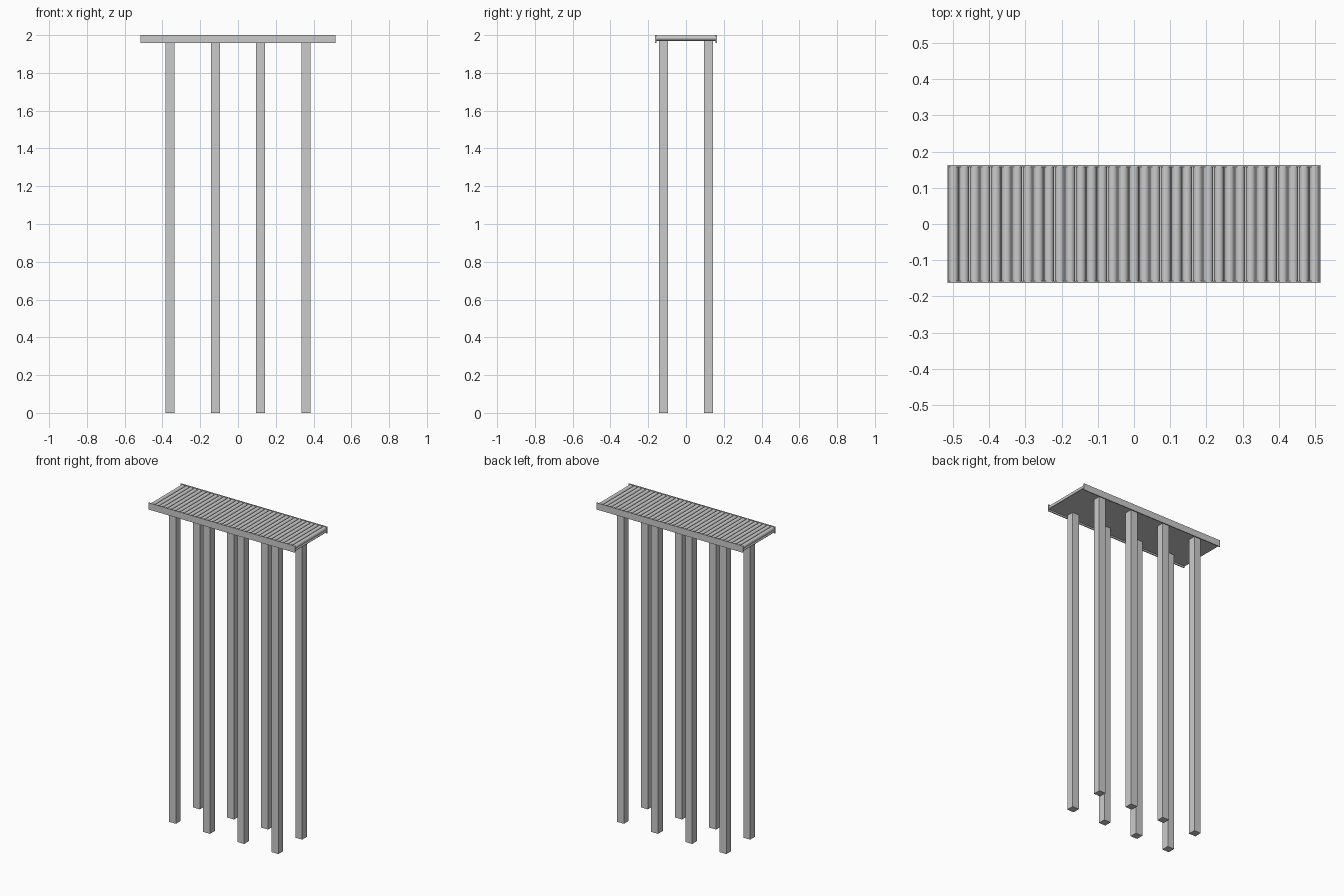
import bpy
from math import pi

if "Cube" in bpy.data.objects:
    bpy.data.objects.remove(bpy.data.objects["Cube"])

RAIL_LEN, RAIL_H, RAIL_T = 1.03, 0.042, 0.006
RAIL_Y = 0.16
ROLLERS, PITCH, RADIUS = 35, 0.0293, 0.0135


def box(name, center, size):
    bpy.ops.mesh.primitive_cube_add(size=1, location=center)
    ob = bpy.context.object
    ob.name = name
    ob.scale = size
    bpy.ops.object.transform_apply(location=False, rotation=False, scale=True)
    return ob


# Two thin side rails
for side, y in (("front", -RAIL_Y), ("back", RAIL_Y)):
    box(side + "_rail", (0, y, 2 - RAIL_H / 2), (RAIL_LEN, RAIL_T, RAIL_H))

# Bed plate under the rollers
box("bed_plate", (0, 0, 1.97), (RAIL_LEN, 2 * RAIL_Y - RAIL_T, 0.004))

# Row of rollers lying across the bed
for i in range(ROLLERS):
    x = (i - (ROLLERS - 1) / 2) * PITCH
    bpy.ops.mesh.primitive_cylinder_add(
        vertices=24, radius=RADIUS, depth=2 * RAIL_Y - RAIL_T,
        location=(x, 0, 1.985), rotation=(pi / 2, 0, 0))
    bpy.context.object.name = f"roller_{i + 1}"
    bpy.ops.object.shade_smooth_by_angle()

# Eight square legs in two rows
for y in (-0.12, 0.12):
    for x in (-0.36, -0.12, 0.12, 0.36):
        box("leg", (x, y, 0.985), (0.048, 0.048, 1.97))
